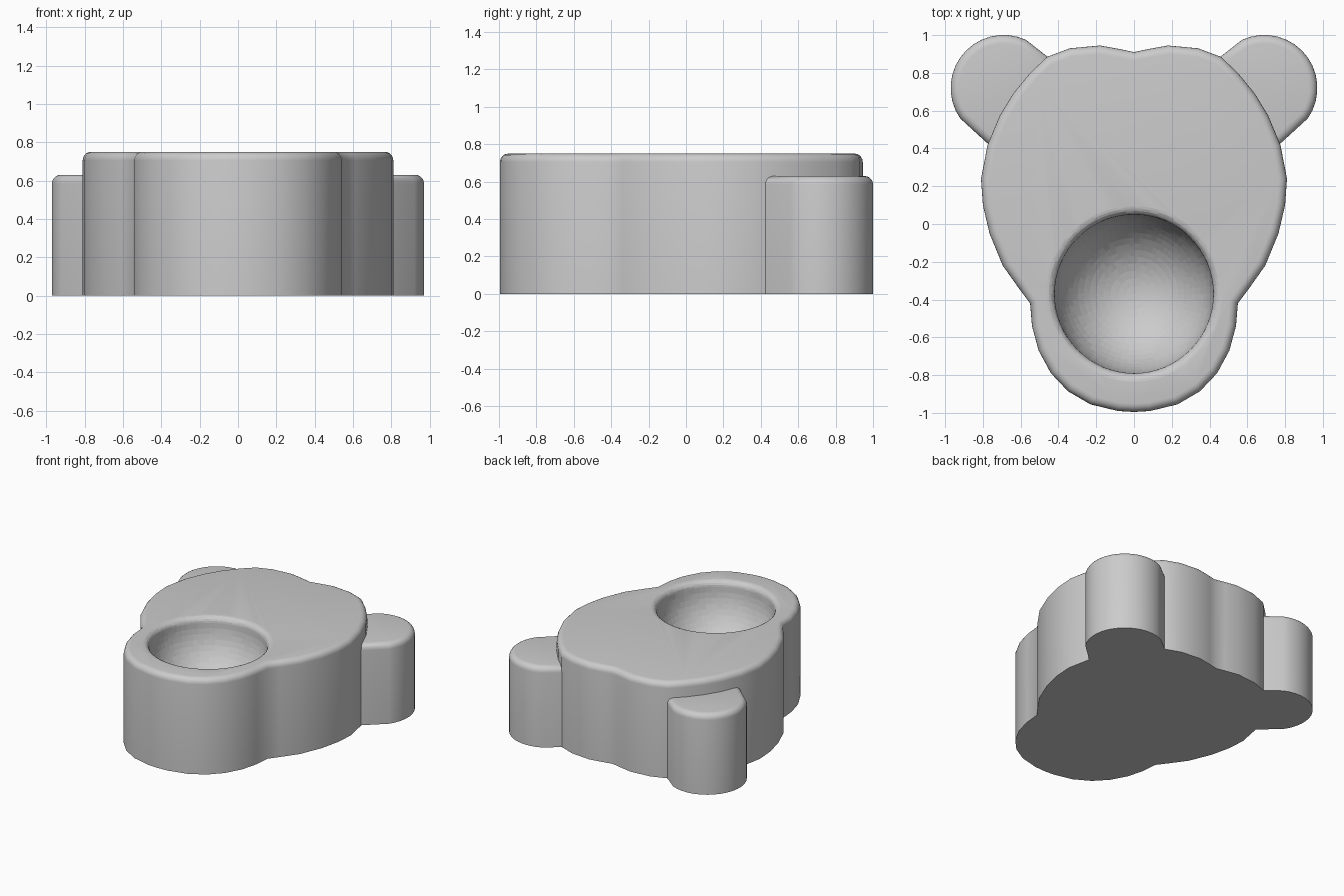
import bpy
import bmesh
from math import cos, sin, radians

cube = bpy.data.objects.get("Cube")
if cube:
    bpy.data.objects.remove(cube, do_unlink=True)

# One plain grey for the whole model
GREY = (0.6, 0.6, 0.6, 1)
grey = bpy.data.materials.new("plain_grey")
grey.use_nodes = True
grey.diffuse_color = GREY
grey.node_tree.nodes["Principled BSDF"].inputs["Base Color"].default_value = GREY

BODY_TOP, EAR_TOP, ROUND = 0.75, 0.63, 0.045
BOWL_Y, BOWL_R = -0.37, 0.42


def add_object(name, bm):
    bmesh.ops.recalc_face_normals(bm, faces=bm.faces)
    mesh = bpy.data.meshes.new(name)
    bm.to_mesh(mesh)
    bm.free()
    mesh.materials.append(grey)
    obj = bpy.data.objects.new(name, mesh)
    bpy.context.collection.objects.link(obj)
    return obj


def slab(name, outline, height):
    """Extrude an outline up from the ground and round its upper rim."""
    bm = bmesh.new()
    base = bm.faces.new([bm.verts.new((x, y, 0)) for x, y in outline])
    grown = bmesh.ops.extrude_face_region(bm, geom=[base], use_keep_orig=True)["geom"]
    bmesh.ops.translate(bm, vec=(0, 0, height),
                        verts=[v for v in grown if isinstance(v, bmesh.types.BMVert)])
    rim = [e for e in bm.edges if all(v.co.z > height / 2 for v in e.verts)]
    bmesh.ops.bevel(bm, geom=rim, offset=ROUND, segments=5, profile=0.5,
                    affect='EDGES', clamp_overlap=True)
    return add_object(name, bm)


def smooth(obj):
    bpy.ops.object.select_all(action='DESELECT')
    obj.select_set(True)
    bpy.context.view_layer.objects.active = obj
    bpy.ops.object.shade_smooth_by_angle(angle=radians(40))


# Head and muzzle: left half of the outline from nape to nose, then mirrored
half = [(0, 0.91), (0.07, 0.925), (0.18, 0.945), (0.34, 0.93), (0.46, 0.885),
        (0.55, 0.8), (0.64, 0.69), (0.71, 0.575), (0.775, 0.42), (0.81, 0.24),
        (0.8, 0.1), (0.765, -0.05), (0.695, -0.22), (0.61, -0.34), (0.55, -0.42),
        (0.54, -0.54), (0.505, -0.67), (0.44, -0.79), (0.35, -0.885),
        (0.23, -0.955), (0.085, -0.99), (0, -0.995)]
body = slab("head_and_muzzle", half + [(-x, y) for x, y in half[-2:0:-1]], BODY_TOP)

# Round bowl with a softened lip, cut into the muzzle by a spun profile
lip_z = BODY_TOP - ROUND
profile = [(0, 0.85), (BOWL_R + ROUND, 0.85)]
for i in range(6):
    a = radians(90 - 18 * i)
    profile.append((BOWL_R + ROUND * (1 - cos(a)), lip_z + ROUND * sin(a)))
for i in range(1, 17):
    a = radians(90 * i / 16)
    profile.append((BOWL_R * cos(a) if i < 16 else 0, lip_z - BOWL_R * sin(a)))
bm = bmesh.new()
points = [bm.verts.new((r, BOWL_Y, z)) for r, z in profile]
edges = [bm.edges.new(pair) for pair in zip(points, points[1:])]
bmesh.ops.spin(bm, geom=points + edges, cent=(0, BOWL_Y, 0), axis=(0, 0, 1),
               angle=radians(360), steps=64, use_duplicate=False)
bmesh.ops.remove_doubles(bm, verts=bm.verts, dist=0.0005)
cutter = add_object("bowl_cutter", bm)
cutter.hide_render = True
cut = body.modifiers.new("bowl", 'BOOLEAN')
cut.operation = 'DIFFERENCE'
cut.solver = 'EXACT'
cut.object = cutter
smooth(body)
bpy.ops.object.modifier_apply(modifier=cut.name)
bpy.data.objects.remove(cutter, do_unlink=True)
smooth(body)

# Ears: a round lobe with two roots tucked into the head
for side, name in ((1, "left_ear"), (-1, "right_ear")):
    lobe = [(0.69 + 0.281 * cos(radians(a)), 0.72 + 0.281 * sin(radians(a)))
            for a in range(115, -36, -10)]
    outline = lobe + [(0.73, 0.385), (0.4, 0.84)]
    smooth(slab(name, [(side * x, y) for x, y in outline], EAR_TOP))
